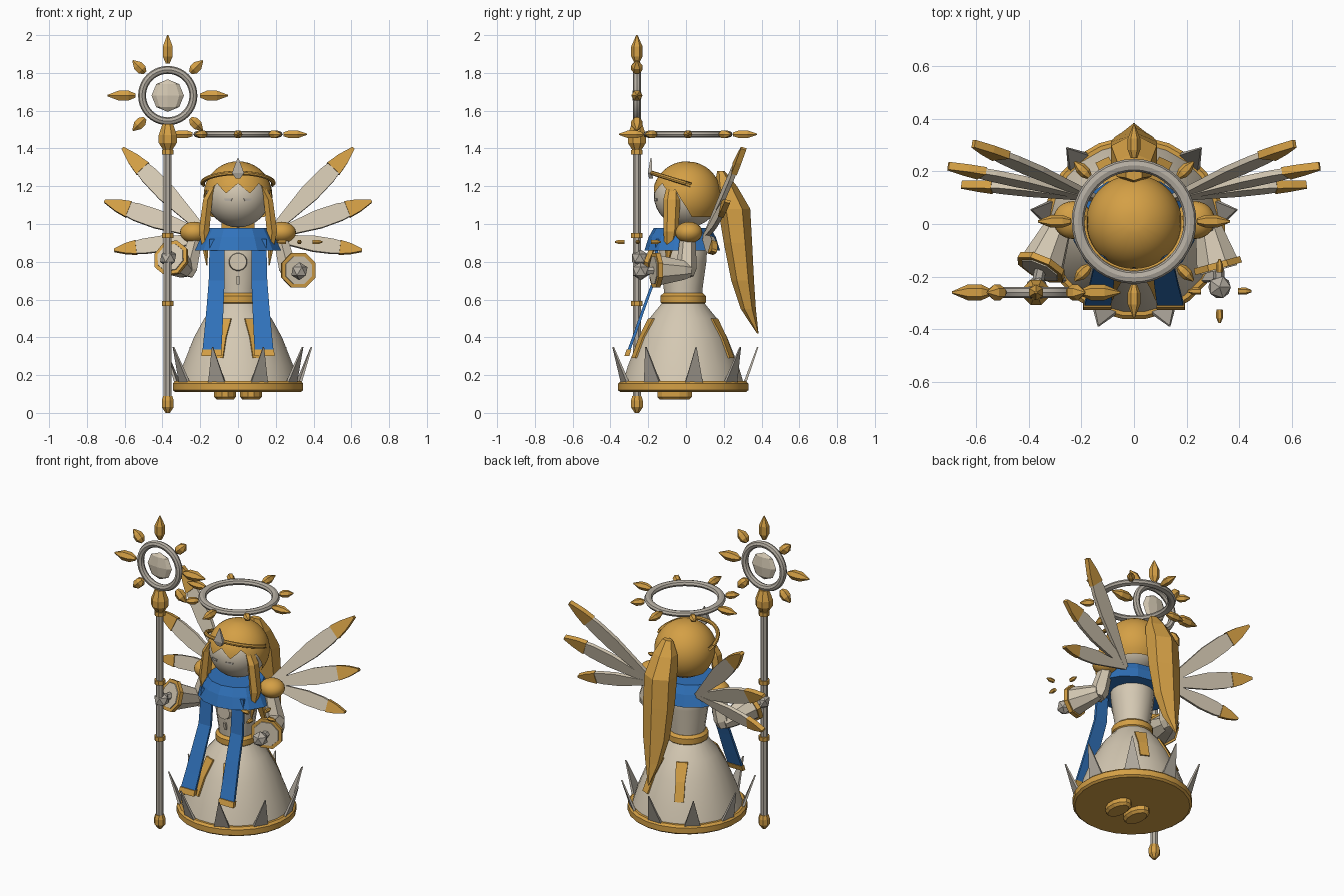
import bpy, bmesh, math
from mathutils import Vector as V

cube = bpy.data.objects.get("Cube")
if cube:
    bpy.data.objects.remove(cube)


def material(name, r, g, b):
    m = bpy.data.materials.new(name)
    m.use_nodes = True
    m.diffuse_color = (r, g, b, 1)
    m.node_tree.nodes["Principled BSDF"].inputs["Base Color"].default_value = (r, g, b, 1)
    return m


GOLD = material("gold", .66, .35, .06)
CREAM = material("cream", .66, .58, .45)
SILVER = material("silver", .46, .42, .36)
BLUE = material("blue", .03, .17, .5)
X, Y, Z = V((1, 0, 0)), V((0, 1, 0)), V((0, 0, 1))


def finish(ob, name, mat, smooth=False):
    ob.name = name
    ob.data.materials.clear()
    ob.data.materials.append(mat)
    if smooth:
        bpy.ops.object.select_all(action='DESELECT')
        bpy.context.view_layer.objects.active = ob
        ob.select_set(True)
        bpy.ops.object.shade_smooth_by_angle(angle=math.radians(35))
    return ob


def loft(name, stations, mat, sides=8, u=X, v=Y, smooth=False):
    """Skin closed rings given as (centre, half size along u, half size along v)."""
    bm = bmesh.new()
    rings = []
    k = math.sqrt(2) if sides == 4 else 1
    for c, a, b in stations:
        ring = []
        for i in range(sides):
            t = 2 * math.pi * (i + .5) / sides
            ring.append(bm.verts.new(V(c) + u * a * k * math.cos(t) + v * b * k * math.sin(t)))
        rings.append(ring)
    for lo, hi in zip(rings, rings[1:]):
        for i in range(sides):
            j = (i + 1) % sides
            bm.faces.new((lo[i], lo[j], hi[j], hi[i]))
    bm.faces.new(rings[0][::-1])
    bm.faces.new(rings[-1])
    bmesh.ops.recalc_face_normals(bm, faces=bm.faces)
    me = bpy.data.meshes.new(name)
    bm.to_mesh(me)
    bm.free()
    ob = bpy.data.objects.new(name, me)
    bpy.context.collection.objects.link(ob)
    return finish(ob, name, mat, smooth)


def lathe(name, profile, mat, at=(0, 0), sides=24, smooth=True):
    return loft(name, [((at[0], at[1], z), r, r) for r, z in profile], mat, sides, smooth=smooth)


def rod(name, p, q, profile, mat, sides=6):
    """Round bar from p to q; profile holds (fraction, radius)."""
    p, q = V(p), V(q)
    d = (q - p).normalized()
    u = d.cross(Y if abs(d.y) < .9 else X).normalized()
    return loft(name, [(p.lerp(q, t), r, r) for t, r in profile], mat, sides, u, d.cross(u))


def gem(name, centre, direction, near, far, r):
    c, d = V(centre), V(direction).normalized()
    rod(name, c + d * near, c + d * far, [(0, .012), (.25, r), (.6, r), (1, .004)], GOLD)


def torus(name, at, major, minor, mat, rot=(0, 0, 0), flat=1.0):
    bpy.ops.mesh.primitive_torus_add(location=at, rotation=rot, major_radius=major,
                                     minor_radius=minor, major_segments=40, minor_segments=8)
    ob = bpy.context.object
    ob.scale.z = flat
    return finish(ob, name, mat, True)


def ball(name, at, radii, mat, segs=32, smooth=True):
    bpy.ops.mesh.primitive_uv_sphere_add(segments=segs, ring_count=segs // 2, radius=1, location=at)
    bpy.context.object.scale = radii
    return finish(bpy.context.object, name, mat, smooth)


# Skirt, rim, feet, torso and belt
CY = -.015
SKIRT = [(.325, .15), (.295, .25), (.235, .4), (.18, .5), (.11, .585)]
lathe("skirt", SKIRT, CREAM, (0, CY))
lathe("skirt_rim", [(.335, .11), (.348, .12), (.348, .155), (.335, .168)], GOLD, (0, CY))
lathe("torso", [(.1, .58), (.105, .66), (.125, .8), (.13, .88), (.08, .97)], CREAM, (0, CY), 16)
lathe("belt", [(.105, .57), (.122, .585), (.122, .62), (.105, .635)], GOLD, (0, CY), 16)
for s in (-1, 1):
    loft("foot", [((s * .068, -.06, z), r, r + .035) for z, r in ((.07, .045), (.085, .06), (.12, .06))], GOLD, 12)


def skirt_radius(z):
    for (r0, z0), (r1, z1) in zip(SKIRT, SKIRT[1:]):
        if z <= z1:
            return r0 + (r1 - r0) * (z - z0) / (z1 - z0)
    return SKIRT[-1][0]


# Crown of spikes round the rim
for i in range(9):
    a = math.radians(90 + 40 * i)
    out, side = V((math.cos(a), math.sin(a), 0)), V((-math.sin(a), math.cos(a), 0))
    base = V((0, CY, 0))
    loft("rim_spike", [(base + out * .325 + Z * .155, .048, .008),
                       (base + out * .395 + Z * .35, .002, .004)], SILVER, 4, side, out)

# Gold panels laid on the skirt
for deg in (65, 115, -68, -112):
    a = math.radians(deg)
    out, side = V((math.cos(a), math.sin(a), 0)), V((-math.sin(a), math.cos(a), 0))
    loft("skirt_panel", [(Y * CY + out * skirt_radius(z) + Z * z, w, .007)
                         for z, w in ((.29, .028), (.4, .028), (.48, .034), (.5, .034))], GOLD, 4, side, out)

# Chest badge
rod("chest_badge", (0, -.125, .8), (0, -.15, .8), [(0, .05), (1, .045)], CREAM, 16)
loft("chest_bar", [((0, -.12, .68), .008, .01), ((0, -.13, .725), .008, .01)], CREAM, 4)

# Collar and scarf tails
loft("collar", [((0, -.02, .86), .235, .2), ((0, -.02, .93), .2, .178), ((0, -.02, .98), .17, .15)], BLUE, 14)
for s in (-1, 1):
    path = [(.11, -.15, .92, .04), (.113, -.17, .7, .042), (.122, -.225, .55, .045),
            (.131, -.27, .42, .048), (.138, -.303, .33, .05)]
    loft("scarf_tail", [((s * x, y, z), w, .008) for x, y, z, w in path], BLUE, 4)
    loft("scarf_end", [((s * .138, -.302, .335), .053, .013), ((s * .14, -.313, .302), .053, .013)], GOLD, 4)

# Head, and a hair cap with a jagged fringe
HEAD = V((0, .005, 1.15))
ball("head", HEAD, (.17, .175, .168), CREAM)
bm = bmesh.new()
N, ROWS = 72, 12
grid = []
for i in range(N):
    a = 2 * math.pi * i / N
    off = abs((math.degrees(a) - 270 + 180) % 360 - 180)
    zig = abs((off / 20) % 2 - 1)
    end = 4 + 17 * zig if off < 70 else max(-38, 10 - (off - 70) * 1.6)
    col = []
    for j in range(1, ROWS + 1):
        e = math.radians(90 + (end - 90) * j / ROWS)
        col.append(bm.verts.new(HEAD + .182 * V((math.cos(e) * math.cos(a), math.cos(e) * math.sin(a), math.sin(e)))))
    grid.append(col)
for i in range(N):
    p, q = grid[i], grid[(i + 1) % N]
    for j in range(ROWS - 1):
        bm.faces.new((p[j], p[j + 1], q[j + 1], q[j]))
bm.faces.new([c[0] for c in grid])
me = bpy.data.meshes.new("hair_cap")
bm.to_mesh(me)
bm.free()
hair = bpy.data.objects.new("hair_cap", me)
bpy.context.collection.objects.link(hair)
finish(hair, "hair_cap", GOLD, True)

# Eyes, side locks and ponytail
for s in (-1, 1):
    out = V((s * .3, -.95, 0)).normalized()
    side = V((-out.y, out.x, 0))
    loft("eye", [(HEAD + out * .172 + Z * (-.028 + h), w, .004) for h, w in ((0, .017), (.013, .023))],
         SILVER, 4, side, out)
    lock = [(.12, -.07, 1.21, .02, .03), (.16, -.075, 1.13, .028, .045), (.18, -.08, .96, .032, .04),
            (.165, -.1, .78, .003, .004)]
    loft("side_lock", [((s * x, y, z), a, b) for x, y, z, a, b in lock], GOLD, 6)
tail = [(.185, 1.28, .035, .02), (.21, 1.2, .075, .06), (.255, 1.08, .1, .085), (.275, .9, .1, .075),
        (.3, .7, .085, .06), (.33, .55, .05, .04), (.38, .42, .003, .004)]
loft("ponytail", [((0, y, z), a, b) for y, z, a, b in tail], GOLD, 6)

# Tiara: front half of a tilted ring with a crest
tiara = torus("tiara", (0, 0, 1.215), .188, .012, GOLD, (math.radians(-17), 0, 0))
bm = bmesh.new()
bm.from_mesh(tiara.data)
bmesh.ops.delete(bm, geom=[v for v in bm.verts if v.co.y > .03], context='VERTS')
bm.to_mesh(tiara.data)
bm.free()
loft("tiara_crest", [((0, -.185, 1.24), .012, .01), ((0, -.19, 1.27), .032, .012), ((0, -.185, 1.35), .002, .003)], SILVER, 4)

# Arms, cuffs and hands
for s, cuff, hand in ((1, V((.32, -.165, .755)), V((.325, -.24, .75))),
                      (-1, V((-.355, -.17, .82)), V((-.37, -.245, .82)))):
    elbow = V((s * .275, 0, .755))
    ball("shoulder_puff", (s * .232, .015, .955), (.075, .072, .057), GOLD, 24)
    rod("upper_arm", (s * .22, .01, .94), elbow - Z * .03, [(0, .04), (.8, .055), (1, .04)], CREAM)
    rod("sleeve", elbow + Y * .02, cuff, [(0, .04), (.2, .055), (1, .09)], CREAM, 8)
    d = (cuff - elbow).normalized()
    rod("cuff", cuff - d * .02, cuff + d * .005, [(0, .098), (1, .1)], GOLD, 8)
    rod("cuff_lining", cuff, cuff + d * .01, [(0, .08), (1, .078)], CREAM, 8)
    rod("wrist", cuff, hand, [(0, .022), (1, .022)], SILVER)
    bpy.ops.mesh.primitive_ico_sphere_add(subdivisions=1, radius=.048, location=hand)
    finish(bpy.context.object, "hand", SILVER)
for d in (X, -X, Y, -Y):
    gem("floating_shard", (.325, -.255, .905), d, .07, .122, .013)

# Wings: flat feathers with gold tips
for s in (-1, 1):
    root = V((s * .15, .1, .93))
    normal = V((s * -.036, .257, -.072)).normalized()
    for tip, w in (((.61, .305, 1.4), .05), ((.705, .22, 1.12), .05), ((.655, .15, .86), .042)):
        tip = V((s * tip[0], tip[1], tip[2]))
        u = (tip - root).normalized().cross(normal)
        loft("feather", [(root.lerp(tip, t), w * k, .011)
                         for t, k in ((0, .3), (.5, 1), (.7, .95), (.84, .65))], CREAM, 4, u, normal)
        loft("feather_tip", [(root.lerp(tip, t), w * k, .015)
                             for t, k in ((.77, .9), (.88, .65), (1, .15))], GOLD, 4, u, normal)

# Halo with eight points
HALO = (0, .01, 1.475)
torus("halo", HALO, .213, .024, SILVER, flat=.75)
# Staff with a sun head
SX, SY = -.372, -.26
SUN = (SX, SY, 1.68)
lathe("staff_shaft", [(.023, .05), (.023, 1.42)], SILVER, (SX, SY), 8, False)
lathe("staff_foot", [(.012, .0), (.034, .03), (.034, .065), (.026, .09)], GOLD, (SX, SY), 8, False)
lathe("staff_head", [(.025, 1.39), (.052, 1.43), (.052, 1.47), (.03, 1.53)], GOLD, (SX, SY), 8, False)
for z in (.58, .94, 1.38):
    lathe("staff_band", [(.033, z - .013), (.033, z + .013)], GOLD, (SX, SY), 8, False)
torus("sun_ring", SUN, .136, .021, SILVER, (math.pi / 2, 0, 0))
ball("sun_disc", SUN, (.086, .025, .086), CREAM, 8, False)
for i in range(8):
    a = i * math.pi / 4
    c, s = math.cos(a), math.sin(a)
    long = i % 2 == 0
    gem("halo_point", HALO, (c, s, 0), .24, .365 if long else .32, .024 if long else .022)
    if i != 6:
        gem("sun_point", SUN, (c, 0, s), .17, .32 if long else .262, .03)
